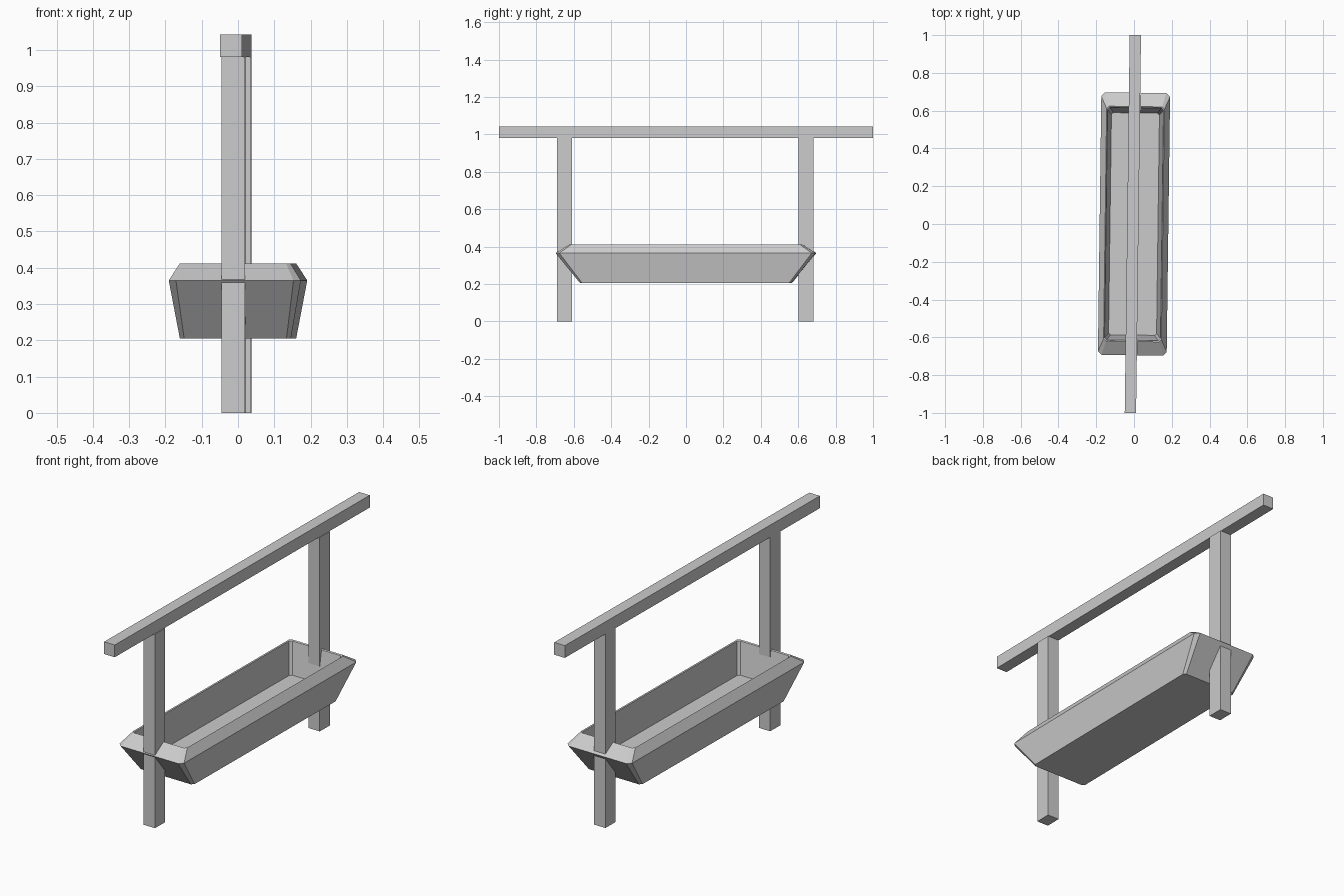
import bpy, bmesh, math
from mathutils import Matrix

if "Cube" in bpy.data.objects:
    bpy.data.objects.remove(bpy.data.objects["Cube"])

# The whole stand is turned very slightly about z
TURN = Matrix.Rotation(math.radians(-0.75), 4, 'Z')


def finish(name, bm):
    bmesh.ops.recalc_face_normals(bm, faces=bm.faces[:])
    bm.transform(TURN)
    mesh = bpy.data.meshes.new(name)
    bm.to_mesh(mesh)
    bm.free()
    ob = bpy.data.objects.new(name, mesh)
    bpy.context.collection.objects.link(ob)
    return ob


def box(name, centre, size):
    bm = bmesh.new()
    bmesh.ops.create_cube(bm, size=1, matrix=Matrix.Translation(centre) @ Matrix.Diagonal((*size, 1)))
    return finish(name, bm)


def ring(bm, hx, hy, z, c):
    # rectangle with cut corners
    pts = [(hx, hy - c), (hx - c, hy), (c - hx, hy), (-hx, hy - c),
           (-hx, c - hy), (c - hx, -hy), (hx - c, -hy), (hx, c - hy)]
    return [bm.verts.new((x, y, z)) for x, y in pts]


# Trough: outer hull, sloping rim, hollow inside
bm = bmesh.new()
levels = [(0.153, 0.565, 0.205, 0.012),
          (0.182, 0.695, 0.365, 0.02),
          (0.153, 0.622, 0.411, 0.012),
          (0.148, 0.616, 0.407, 0.012),
          (0.127, 0.588, 0.25, 0.01)]
rings = [ring(bm, *lv) for lv in levels]
for a, b in zip(rings, rings[1:]):
    for i in range(8):
        j = (i + 1) % 8
        bm.faces.new((a[i], a[j], b[j], b[i]))
bm.faces.new(rings[0])
bm.faces.new(rings[-1])
finish("trough", bm)

# Posts at both ends
for name, y in (("front_post", -0.65), ("back_post", 0.642)):
    box(name, (-0.004, y, 0.49), (0.064, 0.08, 0.98))

# Handrail beam across the top
box("top_beam", (-0.006, 0, 1.011), (0.06, 2.0, 0.062))
